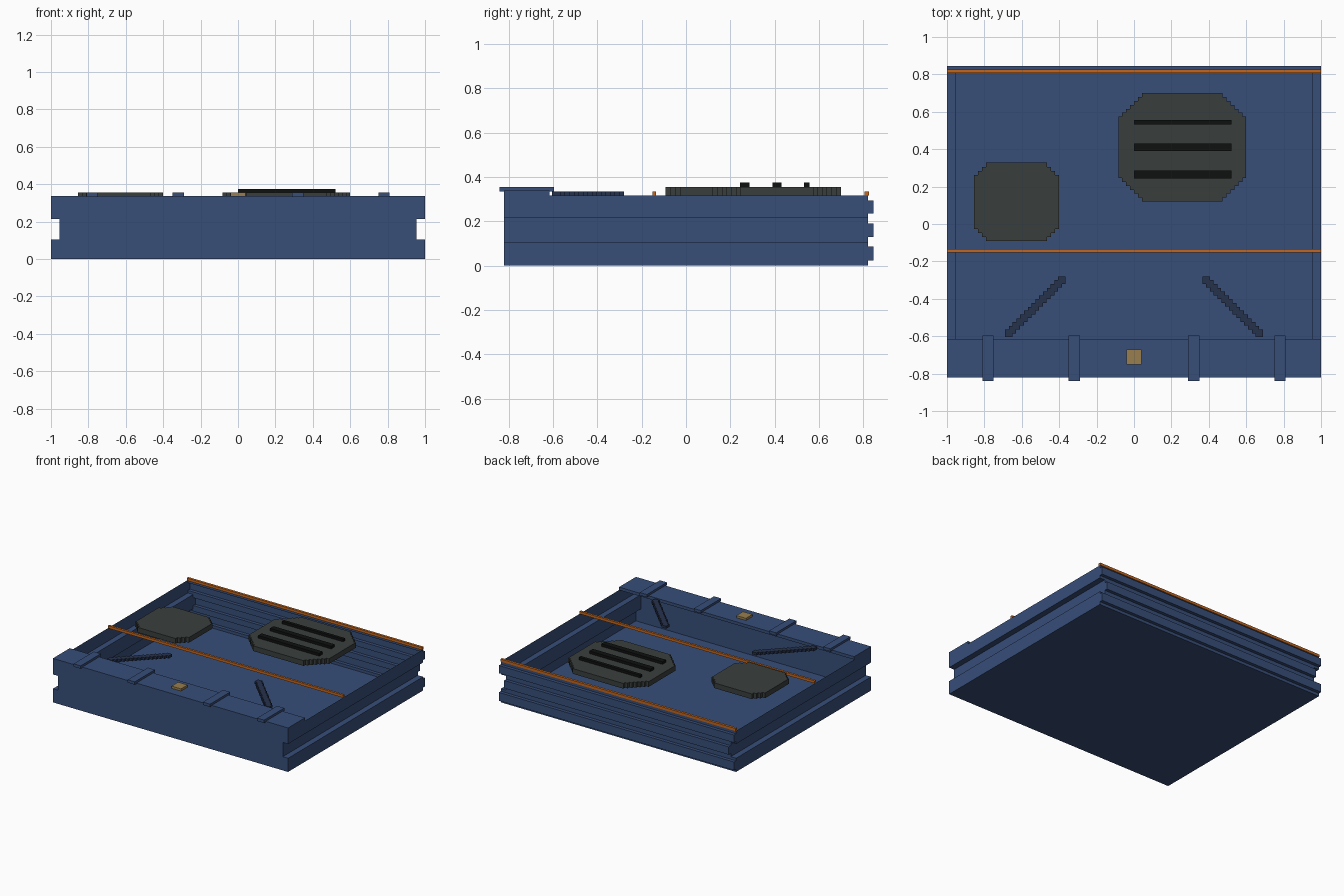
import bpy, bmesh

if "Cube" in bpy.data.objects:
    bpy.data.objects.remove(bpy.data.objects["Cube"], do_unlink=True)


def material(name, rgb):
    """Flat material from an 8-bit display colour, stored as linear."""
    lin = [((c / 255 + 0.055) / 1.055) ** 2.4 for c in rgb] + [1.0]
    m = bpy.data.materials.new(name)
    m.use_nodes = True
    m.diffuse_color = lin
    m.node_tree.nodes["Principled BSDF"].inputs["Base Color"].default_value = lin
    return m


BLUE = material("blue paint", (55, 78, 121))
NAVY = material("dark navy", (38, 50, 76))
GREY = material("vent grey", (57, 62, 61))
BLACK = material("slot black", (15, 16, 16))
ORANGE = material("orange trim", (194, 102, 30))
TAN = material("tan", (152, 127, 78))


def finish(name, bm, mat):
    bmesh.ops.remove_doubles(bm, verts=bm.verts, dist=0.0001)
    bmesh.ops.recalc_face_normals(bm, faces=bm.faces)
    me = bpy.data.meshes.new(name)
    bm.to_mesh(me)
    bm.free()
    me.materials.append(mat)
    ob = bpy.data.objects.new(name, me)
    bpy.context.collection.objects.link(ob)
    return ob


def face(bm, pts):
    return bm.faces.new([bm.verts.new(p) for p in pts])


def plate(name, outline, z0, z1, mat):
    """Extrude a flat outline upward."""
    bm = bmesh.new()
    base = face(bm, [(x, y, z0) for x, y in outline])
    top = bmesh.ops.extrude_face_region(bm, geom=[base], use_keep_orig=True)["geom"]
    for v in top:
        if isinstance(v, bmesh.types.BMVert):
            v.co.z = z1
    return finish(name, bm, mat)


def box(name, x0, x1, y0, y1, z0, z1, mat):
    return plate(name, [(x0, y0), (x1, y0), (x1, y1), (x0, y1)], z0, z1, mat)


def stepped_octagon(name, cx, cy, hx, hy, cut, n, z0, z1, mat):
    """Rectangle whose corners are cut in small stairs."""
    d = cut / n
    corner = []
    for i in range(n):
        corner += [(hx - i * d, hy - cut + i * d), (hx - (i + 1) * d, hy - cut + i * d)]
    corner.append((hx - cut, hy))
    pts = []
    for sx, sy in ((1, 1), (-1, 1), (-1, -1), (1, -1)):
        run = corner if sx * sy > 0 else corner[::-1]
        pts += [(cx + sx * x, cy + sy * y) for x, y in run]
    return plate(name, pts, z0, z1, mat)


RIM, LIP, TOP = 0.315, 0.338, 0.355
FRONT, BACK = -0.82, 0.82
GROOVE = 0.955

# Open tray: grooved side walls and floor as one swept section
half = [(1, RIM), (1, 0.215), (GROOVE, 0.215), (GROOVE, 0.105), (1, 0.105), (1, 0)]
section = half + [(-x, z) for x, z in reversed(half)]
bm = bmesh.new()
for (xa, za), (xb, zb) in zip(section, section[1:]):
    face(bm, [(xa, FRONT, za), (xa, BACK, za), (xb, BACK, zb), (xb, FRONT, zb)])
# Front wall
face(bm, [(x, FRONT, z) for x, z in section])
# Ribbed back wall, one rib in each height band
for z0, r0, r1, z1, w in ((0, 0.022, 0.086, 0.105, 1),
                          (0.105, 0.13, 0.19, 0.215, GROOVE),
                          (0.215, 0.234, 0.293, RIM, 1)):
    rib = BACK + 0.025
    prof = [(BACK, z0), (BACK, r0), (rib, r0), (rib, r1), (BACK, r1), (BACK, z1)]
    for (ya, za), (yb, zb) in zip(prof, prof[1:]):
        face(bm, [(-w, ya, za), (w, ya, za), (w, yb, zb), (-w, yb, zb)])
    for x in (-w, w):
        face(bm, [(x, y, z) for y, z in prof[1:5]])
finish("tray_body", bm, BLUE)

# Raised front shelf with straps and latch
box("front_shelf", -1, 1, FRONT, -0.615, RIM, LIP, BLUE)
for side, s in (("left", 1), ("right", -1)):
    for kind, x in (("outer", 0.78), ("inner", 0.32)):
        box(f"{kind}_strap_{side}", s * x - 0.03, s * x + 0.03, -0.84, -0.595, LIP - 0.005, TOP, BLUE)
box("latch", -0.04, 0.04, -0.75, -0.67, LIP - 0.005, TOP, TAN)

# Orange trim rails
box("middle_rail", -1, 1, -0.152, -0.135, RIM, 0.335, ORANGE)
box("back_rail", -1, 1, 0.806, 0.825, RIM, 0.335, ORANGE)

# Stair-stepped diagonal braces
N, W = 15, 0.04
d = (0.325 - W) / (N - 1)
for side, s in (("left", 1), ("right", -1)):
    lower, upper = [], []
    for i in range(N):
        x, y = -0.69 + i * d, -0.605 + i * d
        lower += [(x + W, y), (x + W, y + d if i < N - 1 else y + W)]
        upper += [(x, y if i == 0 else y + W - d), (x, y + W)]
    outline = [(-0.69, -0.605)] + lower + upper[:0:-1]
    plate(f"diagonal_brace_{side}", [(-s * x, y) for x, y in outline], RIM, 0.335, NAVY)

# Vent covers and slots
stepped_octagon("small_cover", -0.628, 0.118, 0.228, 0.21, 0.066, 3, RIM, TOP, GREY)
stepped_octagon("large_vent", 0.258, 0.41, 0.342, 0.29, 0.126, 6, RIM, TOP, GREY)
for i, (y, h) in enumerate(((0.265, 0.021), (0.41, 0.021), (0.545, 0.012))):
    box(f"vent_slot_{i + 1}", 0, 0.52, y - h, y + h, TOP - 0.005, 0.375, BLACK)
